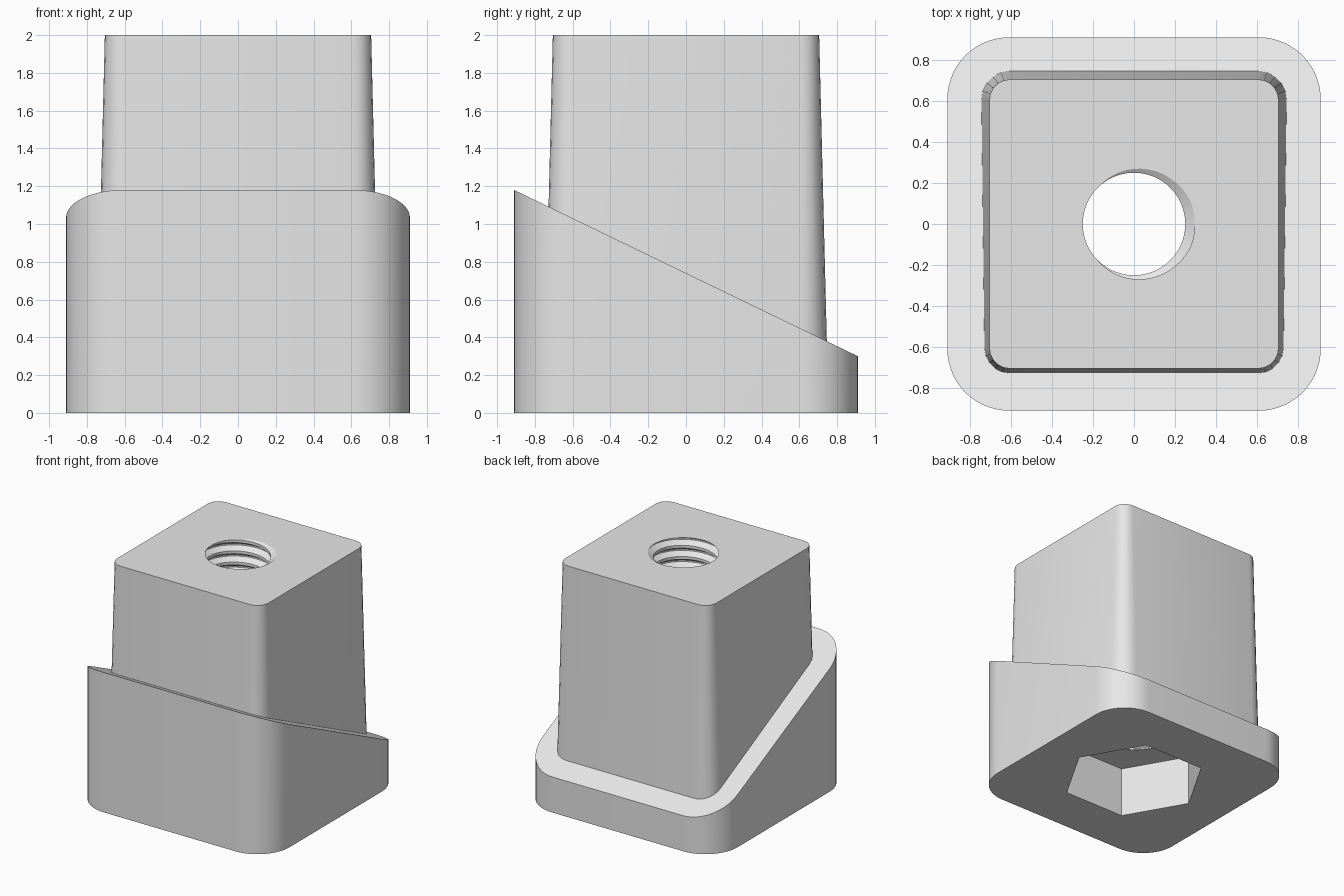
import bpy, bmesh, math

if "Cube" in bpy.data.objects:
    bpy.data.objects.remove(bpy.data.objects["Cube"])

grey = bpy.data.materials.new("plain grey")
grey.diffuse_color = (0.8, 0.8, 0.8, 1)
grey.use_nodes = True
grey.node_tree.nodes["Principled BSDF"].inputs["Base Color"].default_value = grey.diffuse_color


def make_object(name, bm):
    bmesh.ops.recalc_face_normals(bm, faces=bm.faces)
    mesh = bpy.data.meshes.new(name)
    bm.to_mesh(mesh)
    bm.free()
    mesh.materials.append(grey)
    obj = bpy.data.objects.new(name, mesh)
    bpy.context.collection.objects.link(obj)
    return obj


def rounded_square(half, radius, steps):
    pts = []
    for q in range(4):
        cx = (half - radius) * (1 if q in (0, 3) else -1)
        cy = (half - radius) * (1 if q < 2 else -1)
        for s in range(steps + 1):
            a = math.pi / 2 * (q + s / steps)
            pts.append((cx + radius * math.cos(a), cy + radius * math.sin(a)))
    return pts


def loft(name, lower, upper):
    """Closed solid between two rings of matching points."""
    bm = bmesh.new()
    a = [bm.verts.new(p) for p in lower]
    b = [bm.verts.new(p) for p in upper]
    n = len(a)
    for i in range(n):
        j = (i + 1) % n
        bm.faces.new((a[i], a[j], b[j], b[i]))
    bm.faces.new(a[::-1])
    bm.faces.new(b)
    return make_object(name, bm)


def combine(target, helper, operation):
    helper.hide_render = True
    mod = target.modifiers.new(operation, 'BOOLEAN')
    mod.operation = operation
    mod.solver = 'EXACT'
    mod.object = helper
    bpy.context.view_layer.objects.active = target
    bpy.ops.object.modifier_apply(modifier=mod.name)
    bpy.data.objects.remove(helper)


# Wedge-topped foot with rounded corners
ring = rounded_square(0.91, 0.30, 14)
foot = loft("tube_end_foot",
            [(x, y, 0) for x, y in ring],
            [(x, y, 0.74 - 0.4835 * y) for x, y in ring])

# Slightly tapered square plug
plug = loft("plug",
            [(x, y, 0.2) for x, y in rounded_square(0.75, 0.145, 5)],
            [(x, y, 2.0) for x, y in rounded_square(0.705, 0.10, 5)])
combine(foot, plug, 'UNION')

# Hexagonal nut pocket in the underside
hexagon = [(0.57 * math.cos(k * math.pi / 3), 0.57 * math.sin(k * math.pi / 3))
           for k in range(6)]
pocket = loft("pocket_cutter", [(x, y, -0.1) for x, y in hexagon],
              [(x, y, 0.43) for x, y in hexagon])
combine(foot, pocket, 'DIFFERENCE')

# Screw thread running from the pocket up to the top
PITCH, N = 0.094, 48
R_OUT, R_IN = 0.297, 0.25
profile = [(-0.0625, R_OUT), (0.0625, R_OUT), (0.375, R_IN), (0.625, R_IN)]
bm = bmesh.new()
rows = []
for turn in range(-20, 4):
    for off, r in profile:
        row = []
        for j in range(N):
            a = 2 * math.pi * j / N
            z = 2 + PITCH * (turn + off + j / N)
            row.append(bm.verts.new((r * math.cos(a), r * math.sin(a), z)))
        rows.append(row)
for i in range(len(rows) - 5):
    for j in range(N):
        k, s = ((j + 1) % N, 4 if j == N - 1 else 0)
        bm.faces.new((rows[i][j], rows[i + s][k], rows[i + 1 + s][k], rows[i + 1][j]))
# Trim the helix flat at both ends and cap it
for z, up in ((0.385, -1), (2.07, 1)):
    geom = bm.verts[:] + bm.edges[:] + bm.faces[:]
    bmesh.ops.bisect_plane(bm, geom=geom, plane_co=(0, 0, z),
                           plane_no=(0, 0, up), clear_outer=True)
loose = [v for v in bm.verts if not v.link_faces]
bmesh.ops.delete(bm, geom=loose, context='VERTS')
bmesh.ops.holes_fill(bm, edges=[e for e in bm.edges if e.is_boundary], sides=0)
thread = make_object("thread_cutter", bm)
combine(foot, thread, 'DIFFERENCE')

# Smooth rounded corners, keep edges sharp
bpy.ops.object.select_all(action='DESELECT')
foot.select_set(True)
bpy.context.view_layer.objects.active = foot
bpy.ops.object.shade_smooth_by_angle(angle=math.radians(25))
